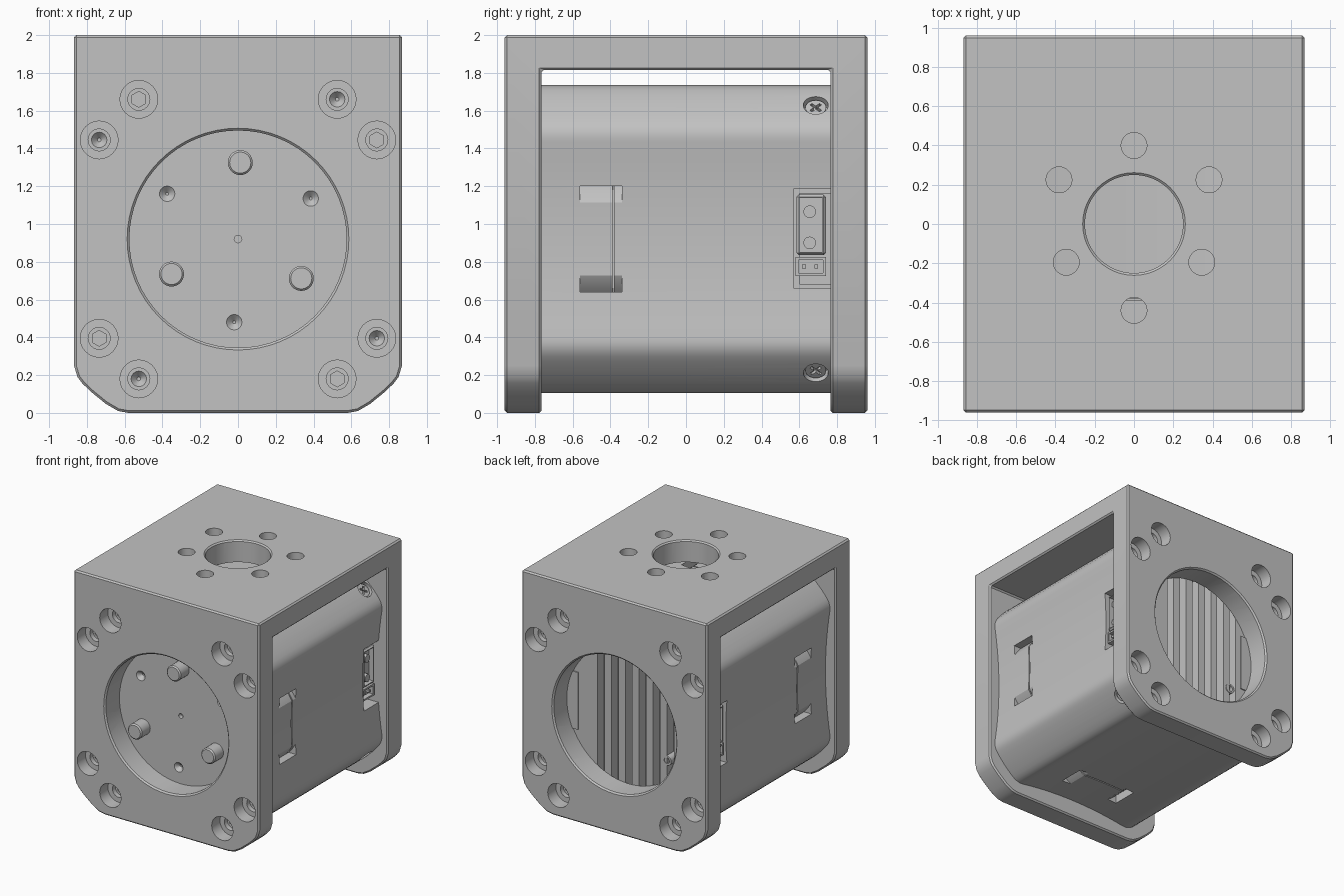
import bpy, bmesh
from math import sin, cos, pi, atan2, hypot, radians
from mathutils import Vector, Matrix

cube = bpy.data.objects.get("Cube")
if cube:
    bpy.data.objects.remove(cube)

AXIS = 0.92          # height of the motor axis
OUT, INN = 0.96, 0.765    # outer and inner faces of the end plates
GREY = (0.54, 0.54, 0.54, 1)

grey = bpy.data.materials.new("machined_grey")
grey.use_nodes = True
grey.diffuse_color = GREY
grey.node_tree.nodes["Principled BSDF"].inputs["Base Color"].default_value = GREY


def make(name, bm):
    bmesh.ops.recalc_face_normals(bm, faces=bm.faces[:])
    mesh = bpy.data.meshes.new(name)
    bm.to_mesh(mesh)
    bm.free()
    mesh.materials.append(grey)
    ob = bpy.data.objects.new(name, mesh)
    bpy.context.collection.objects.link(ob)
    return ob


def box(name, lo, hi):
    bm = bmesh.new()
    bmesh.ops.create_cube(bm, size=1)
    for v in bm.verts:
        v.co = [(a + b) / 2 + c * abs(b - a) for a, b, c in zip(lo, hi, v.co)]
    return make(name, bm)


def rod(name, p, q, r, n=32, r2=None):
    """Cylinder or cone from p to q."""
    p, q = Vector(p), Vector(q)
    d = q - p
    bm = bmesh.new()
    m = Matrix.Translation((p + q) / 2) @ d.to_track_quat('Z', 'Y').to_matrix().to_4x4()
    bmesh.ops.create_cone(bm, cap_ends=True, segments=n, radius1=r,
                          radius2=r if r2 is None else r2, depth=d.length, matrix=m)
    return make(name, bm)


def prism(name, pts, y0, y1):
    """Extrude an x-z outline along y."""
    bm = bmesh.new()
    f = bm.faces.new([bm.verts.new((x, y0, z)) for x, z in pts])
    ext = bmesh.ops.extrude_face_region(bm, geom=[f])["geom"]
    bmesh.ops.translate(bm, vec=(0, y1 - y0, 0),
                        verts=[v for v in ext if isinstance(v, bmesh.types.BMVert)])
    return make(name, bm)


def apply(ob, mod):
    with bpy.context.temp_override(object=ob, active_object=ob, selected_objects=[ob]):
        bpy.ops.object.modifier_apply(modifier=mod.name)


def cut(ob, *cutters):
    for c in cutters:
        m = ob.modifiers.new("cut", 'BOOLEAN')
        m.operation, m.solver, m.object = 'DIFFERENCE', 'EXACT', c
        apply(ob, m)
        bpy.data.objects.remove(c)


def soften(ob, width):
    m = ob.modifiers.new("edge", 'BEVEL')
    m.width, m.segments, m.limit_method, m.angle_limit = width, 1, 'ANGLE', radians(40)
    apply(ob, m)


# Bracket: U shape with blended lower corners
W = 0.868
corner = [(W, 0.25), (0.85, 0.19), (0.825, 0.157), (0.78, 0.113), (0.70, 0.048), (0.635, 0.01), (0.58, 0)]
outline = [(W, 2)] + corner + [(-x, z) for x, z in reversed(corner)] + [(-W, 2)]
bracket = prism("bracket", outline, -OUT, OUT)
cut(bracket, box("gap", (-1.2, -INN, -1), (1.2, INN, 1.815)))
soften(bracket, 0.012)

# Large round windows in both plates
for s in (-1, 1):
    cut(bracket, rod("window", (0, s * 0.7, AXIS), (0, s * 1.1, AXIS), 0.575, 64),
        rod("window_rim", (0, s * 0.944, AXIS), (0, s * 0.964, AXIS), 0.571, 64, 0.591))

# Counterbored fixings, alternating hex and drilled sockets
for s in (-1, 1):
    for sx in (-1, 1):
        for sz in (-1, 1):
            for x, z, flip in ((0.525, 0.74, 1), (0.735, 0.525, -1)):
                p = lambda y: (sx * x, s * y, AXIS + sz * z)
                hexed = sx * sz * flip < 0
                cut(bracket, rod("bore", p(0.85), p(1.1), 0.1, 24),
                    rod("seat", p(0.81), p(0.9), 0.058, 24),
                    rod("socket", p(0.775), p(0.82), 0.042 if hexed else 0.01,
                        6 if hexed else 16, 0.042 if hexed else 0.05))

# Top plate holes
cut(bracket, rod("centre_hole", (0, 0, 1.7), (0, 0, 2.1), 0.25, 48),
    rod("centre_rim", (0, 0, 1.985), (0, 0, 2.005), 0.245, 48, 0.267))
for x, y in ((0, 0.4), (0, -0.44), (0.382, 0.225), (-0.382, 0.225), (0.345, -0.195), (-0.345, -0.195)):
    cut(bracket, rod("top_hole", (x, y, 1.7), (x, y, 2.1), 0.066, 24))

# Motor body: round corners blended into four shallow concave sides
H, K, DIP = 0.822, 0.575, 0.05
side = lambda t: Vector((H - DIP * (1 - (t / K) ** 2), t))
ca, rad = atan2(K, H), hypot(H, K)
round_at = lambda a: Vector((rad * cos(a), rad * sin(a)))
start, apex, end = side(0.52), side(K), round_at(ca + 0.06)
blend = [start * (1 - u) ** 2 + apex * 2 * u * (1 - u) + end * u * u for u in (0, 0.25, 0.5, 0.75, 1)]
half = [side(0.52 * t / 7) for t in range(7)] + blend
half += [round_at(ca + 0.06 + (pi / 4 - ca - 0.06) * i / 3) for i in (1, 2, 3)]
quarter = [Vector((p.x, -p.y)) for p in reversed(half[1:-1])] + half
section = []
for c, s in ((1, 0), (0, 1), (-1, 0), (0, -1)):
    section += [(c * p.x - s * p.y, AXIS + s * p.x + c * p.y) for p in quarter]
motor = prism("motor_body", section, -INN - 0.001, INN + 0.001)

# Strap slots: two end notches under a rounded bridge, with a fine parting line
for c, s in ((1, 0), (0, 1), (-1, 0), (0, -1)):
    lo = Vector((c * 0.7 - s * 0.28, s * 0.7 + c * 0.28))
    hi = Vector((c * 0.9 + s * 0.28, s * 0.9 - c * 0.28))
    (x0, x1), (z0, z1) = [sorted(v) for v in zip(lo, hi)]
    slot = box("slot", (x0, -0.56, z0 + AXIS), (x1, -0.34, z1 + AXIS))
    mid = lambda y: (c * 0.428, y, AXIS + s * 0.428)
    cut(slot, rod("bridge", mid(-0.7), mid(-0.39), 0.4, 96),
        rod("bridge_lip", mid(-0.38), mid(-0.2), 0.4, 96))
    # keep the bridge flush with the side by carving only where it dips below
    cut(motor, slot)

# Cooling grooves and a small boss on the rear face
for i in range(-3, 3):
    cut(motor, box("groove", (i * 0.13 - 0.032, 0.68, 0.3), (i * 0.13 + 0.032, 0.9, 1.54)))
boss = rod("rear_boss", (-0.36, 0.67, 0.64), (-0.36, 0.772, 0.64), 0.042, 20)
cut(boss, rod("boss_hole", (-0.36, 0.73, 0.64), (-0.36, 0.8, 0.64), 0.025, 16))

# Front face holes and drive pins
for x, z in ((-0.375, 1.16), (0.385, 1.135), (-0.02, 0.48)):
    cut(motor, rod("dimple", (x, -0.735, z), (x, -0.767, z), 0.008, 20, 0.042))
cut(motor, rod("centre_dot", (0, -0.73, AXIS), (0, -0.8, AXIS), 0.02, 16))
pins = []
for i, (x, z) in enumerate(((0.012, 1.325), (-0.352, 0.735), (0.335, 0.712))):
    pin = rod(f"drive_pin_{i + 1}", (x, -0.74, z), (x, -0.885, z), 0.066, 28)
    soften(pin, 0.01)
    pins.append(pin)

# Corner screws with cross slots
screws = []
for sx in (-1, 1):
    for sz in (-1, 1):
        d = Vector((sx, 0, sz)).normalized()
        t = Vector((-d.z, 0, d.x))
        at = lambda r, y=0.687: Vector((0, y, AXIS)) + d * r
        cut(motor, rod("screw_hole", at(0.95), at(1.1), 0.066, 24))
        screw = rod("corner_screw", at(0.94), at(0.985), 0.055, 24)
        for w in (t + Vector((0, 1, 0)), t - Vector((0, 1, 0))):
            w = w.normalized()
            edge = w.cross(d) * 0.008
            bm = bmesh.new()
            vs = [bm.verts.new(at(r) + w * a * 0.036 + edge * b)
                  for r in (0.965, 1.02) for a in (-1, 1) for b in (-1, 1)]
            bmesh.ops.convex_hull(bm, input=vs)
            cut(screw, make("cross", bm))
        screws.append(screw)

# Side connectors, one per side, in pockets open to the rear
plugs = []
for s in (-1, 1):
    def block(name, a, b, y0, y1, z0, z1):
        x0, x1 = sorted((s * a, s * b))
        return box(name, (x0, y0, z0), (x1, y1, z1))
    cut(motor, block("pocket", 0.66, 0.95, 0.57, 0.8, 0.66, 1.185))
    back = block("connector_back", 0.47, 0.69, 0.6, 0.775, 0.68, 1.165)
    power = block("power_socket", 0.68, 0.765, 0.585, 0.74, 0.835, 1.155)
    soften(power, 0.012)
    cut(power, block("well", 0.72, 0.9, 0.602, 0.723, 0.852, 1.138))
    signal = block("signal_socket", 0.68, 0.76, 0.58, 0.74, 0.725, 0.825)
    cut(signal, block("well", 0.72, 0.9, 0.595, 0.725, 0.74, 0.81))
    plugs += [back, power, signal]
    for z in (0.9, 1.065):
        plugs.append(rod("power_contact", (s * 0.7, 0.655, z), (s * 0.755, 0.655, z), 0.033, 20))
    for y in (0.625, 0.69):
        plugs.append(block("signal_contact", 0.7, 0.75, y - 0.01, y + 0.01, 0.765, 0.785))

# Smooth shading with sharp edges kept
for ob in bpy.context.selected_objects:
    ob.select_set(False)
for ob in [bracket, motor, boss] + pins + screws + plugs:
    ob.select_set(True)
bpy.context.view_layer.objects.active = bracket
bpy.ops.object.shade_smooth_by_angle(angle=radians(25))
